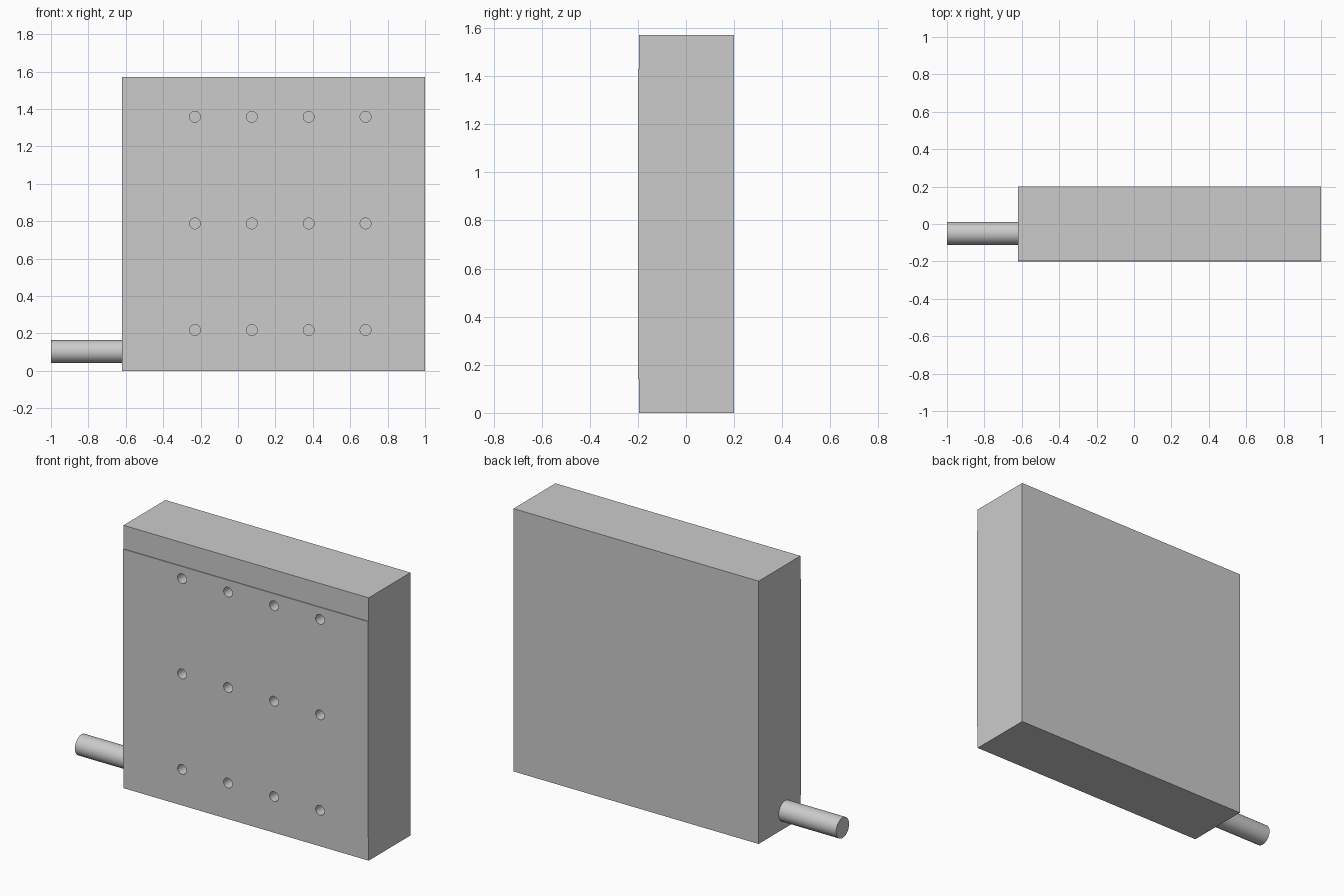
import bpy, bmesh, math
from mathutils import Matrix

if "Cube" in bpy.data.objects:
    bpy.data.objects.remove(bpy.data.objects["Cube"])

X0, X1 = -0.62, 1.0


def make_object(name, bm):
    bmesh.ops.recalc_face_normals(bm, faces=bm.faces)
    mesh = bpy.data.meshes.new(name)
    bm.to_mesh(mesh)
    bm.free()
    obj = bpy.data.objects.new(name, mesh)
    bpy.context.collection.objects.link(obj)
    return obj


def add_cylinder(bm, center, radius, depth, axis, sides=40):
    rot = Matrix.Rotation(math.pi / 2, 4, 'Y' if axis == 'X' else 'X')
    bmesh.ops.create_cone(bm, cap_ends=True, segments=sides, radius1=radius,
                          radius2=radius, depth=depth,
                          matrix=Matrix.Translation(center) @ rot)


def smooth(obj):
    bpy.ops.object.select_all(action='DESELECT')
    obj.select_set(True)
    bpy.context.view_layer.objects.active = obj
    bpy.ops.object.shade_smooth_by_angle(angle=math.radians(30))


# Block: side profile (y, z) with a slightly raised front band, extruded along x
profile = [(0.2, 0), (0.2, 1.57), (-0.195, 1.57), (-0.195, 1.43),
           (-0.2, 1.43), (-0.2, 0.14), (-0.195, 0.14), (-0.195, 0)]
bm = bmesh.new()
face = bm.faces.new([bm.verts.new((X0, y, z)) for y, z in profile])
ext = bmesh.ops.extrude_face_region(bm, geom=[face])
bmesh.ops.translate(bm, vec=(X1 - X0, 0, 0),
                    verts=[v for v in ext["geom"] if isinstance(v, bmesh.types.BMVert)])
block = make_object("block", bm)

# Grid of blind holes in the front face
bm = bmesh.new()
for col in range(4):
    for row in range(3):
        add_cylinder(bm, (-0.23 + 0.304 * col, -0.2, 0.218 + 0.57 * row),
                     0.029, 0.16, 'Y', 32)
cutter = make_object("hole_cutter", bm)
cutter.hide_render = True
cut = block.modifiers.new("holes", 'BOOLEAN')
cut.operation = 'DIFFERENCE'
cut.solver = 'EXACT'
cut.object = cutter
bpy.context.view_layer.objects.active = block
bpy.ops.object.modifier_apply(modifier=cut.name)
bpy.data.objects.remove(cutter)
smooth(block)

# Side pipe
bm = bmesh.new()
add_cylinder(bm, ((-1 + X0) / 2, -0.05, 0.103), 0.061, X0 + 1, 'X')
smooth(make_object("side_pipe", bm))
